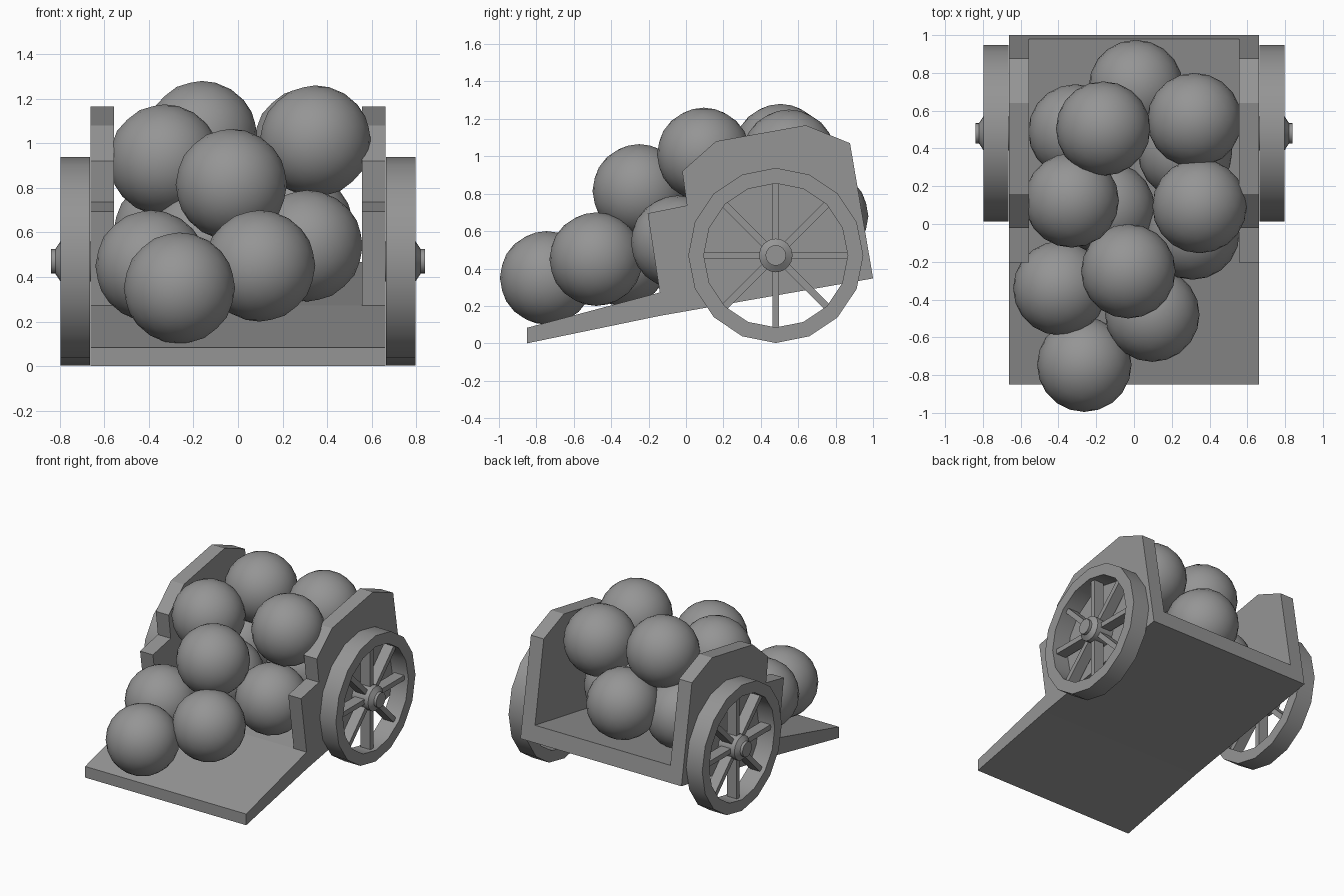
import bpy, bmesh, math
from mathutils import Matrix, Vector

cube = bpy.data.objects.get("Cube")
if cube:
    bpy.data.objects.remove(cube, do_unlink=True)

grey = bpy.data.materials.new("plain_grey")
grey.use_nodes = True
colour = (0.3, 0.3, 0.3, 1)
grey.diffuse_color = colour
grey.node_tree.nodes["Principled BSDF"].inputs["Base Color"].default_value = colour


def finish(bm, name, smooth=False):
    bmesh.ops.recalc_face_normals(bm, faces=bm.faces)
    mesh = bpy.data.meshes.new(name)
    bm.to_mesh(mesh)
    bm.free()
    mesh.materials.append(grey)
    obj = bpy.data.objects.new(name, mesh)
    bpy.context.collection.objects.link(obj)
    if smooth:
        bpy.ops.object.select_all(action="DESELECT")
        obj.select_set(True)
        bpy.context.view_layer.objects.active = obj
        bpy.ops.object.shade_smooth_by_angle(angle=math.radians(30))
    return obj


def slab(name, profile, x0, x1):
    """Side profile of (y, z) points, extruded along x."""
    bm = bmesh.new()
    face = bm.faces.new([bm.verts.new((x0, y, z)) for y, z in profile])
    made = bmesh.ops.extrude_face_region(bm, geom=[face])["geom"]
    verts = [v for v in made if isinstance(v, bmesh.types.BMVert)]
    bmesh.ops.translate(bm, verts=verts, vec=(x1 - x0, 0, 0))
    return finish(bm, name)


AXLE = Vector((0, 0.48, 0.47))
SEGMENTS = 16


def turned(name, profile, side):
    """Closed profile of (x, radius) points, turned about the axle."""
    bm = bmesh.new()
    rings = []
    for i in range(SEGMENTS):
        a = math.tau * i / SEGMENTS
        rings.append([bm.verts.new(AXLE + Vector((side * x, r * math.sin(a), r * math.cos(a))))
                      for x, r in profile])
    n = len(profile)
    for i in range(SEGMENTS):
        a, b = rings[i], rings[(i + 1) % SEGMENTS]
        for j in range(n):
            k = (j + 1) % n
            bm.faces.new((a[j], a[k], b[k], b[j]))
    bmesh.ops.remove_doubles(bm, verts=bm.verts, dist=0.0001)
    bmesh.ops.dissolve_degenerate(bm, edges=bm.edges, dist=0.0001)
    return finish(bm, name, smooth=True)


# Sloping cart bed
slab("cart_bed", [(-0.85, 0), (-0.14, 0.147), (1, 0.347), (0.98, 0.467),
                  (-0.14, 0.272), (-0.85, 0.083)], -0.663, 0.663)

PANEL = [(-0.14, 0.272), (0.98, 0.467), (0.877, 1.07), (0.64, 1.166),
         (0.16, 1.08), (-0.02, 0.92), (0.005, 0.737), (-0.205, 0.695)]

for side, label in ((1, "left"), (-1, "right")):
    # Stepped side panel, resting on the bed and flush with its back end
    profile = [(-0.14, 0.272), (0.98, 0.467)] + PANEL[2:]
    slab(label + "_side_panel", profile, side * 0.557, side * 0.663)

    # Wheel rim and stepped hub
    turned(label + "_wheel_rim", [(0.665, 0.385), (0.665, 0.468),
                                  (0.797, 0.468), (0.797, 0.385)], side)
    turned(label + "_wheel_hub", [(0.663, 0), (0.663, 0.09), (0.797, 0.09),
                                  (0.82, 0.055), (0.84, 0.055), (0.84, 0)], side)

    # Eight spokes as four bars crossing the hub
    for i in range(4):
        bm = bmesh.new()
        place = (Matrix.Translation(AXLE + Vector((side * 0.725, 0, 0)))
                 @ Matrix.Rotation(i * math.pi / 4, 4, "X")
                 @ Matrix.Diagonal((0.08, 0.037, 0.77, 1)))
        bmesh.ops.create_cube(bm, size=1, matrix=place)
        finish(bm, f"{label}_spoke_bar_{i + 1}")

# Heap of balls
BALLS = [
    (-0.263, -0.745, 0.35), (0.097, -0.48, 0.45), (-0.39, -0.34, 0.45),
    (-0.03, -0.25, 0.815), (-0.33, 0.125, 0.925), (0.347, 0.095, 1.01),
    (-0.163, 0.505, 1.03), (0.32, 0.55, 1.0), (0.01, 0.725, 0.68),
    (-0.31, 0.49, 0.6), (0.31, -0.045, 0.54), (-0.14, 0.08, 0.56),
    (0.27, 0.38, 0.62),
]
for i, centre in enumerate(BALLS):
    bm = bmesh.new()
    bmesh.ops.create_icosphere(bm, subdivisions=3, radius=0.25,
                               matrix=Matrix.Translation(centre))
    finish(bm, f"ball_{i + 1}", smooth=True)
